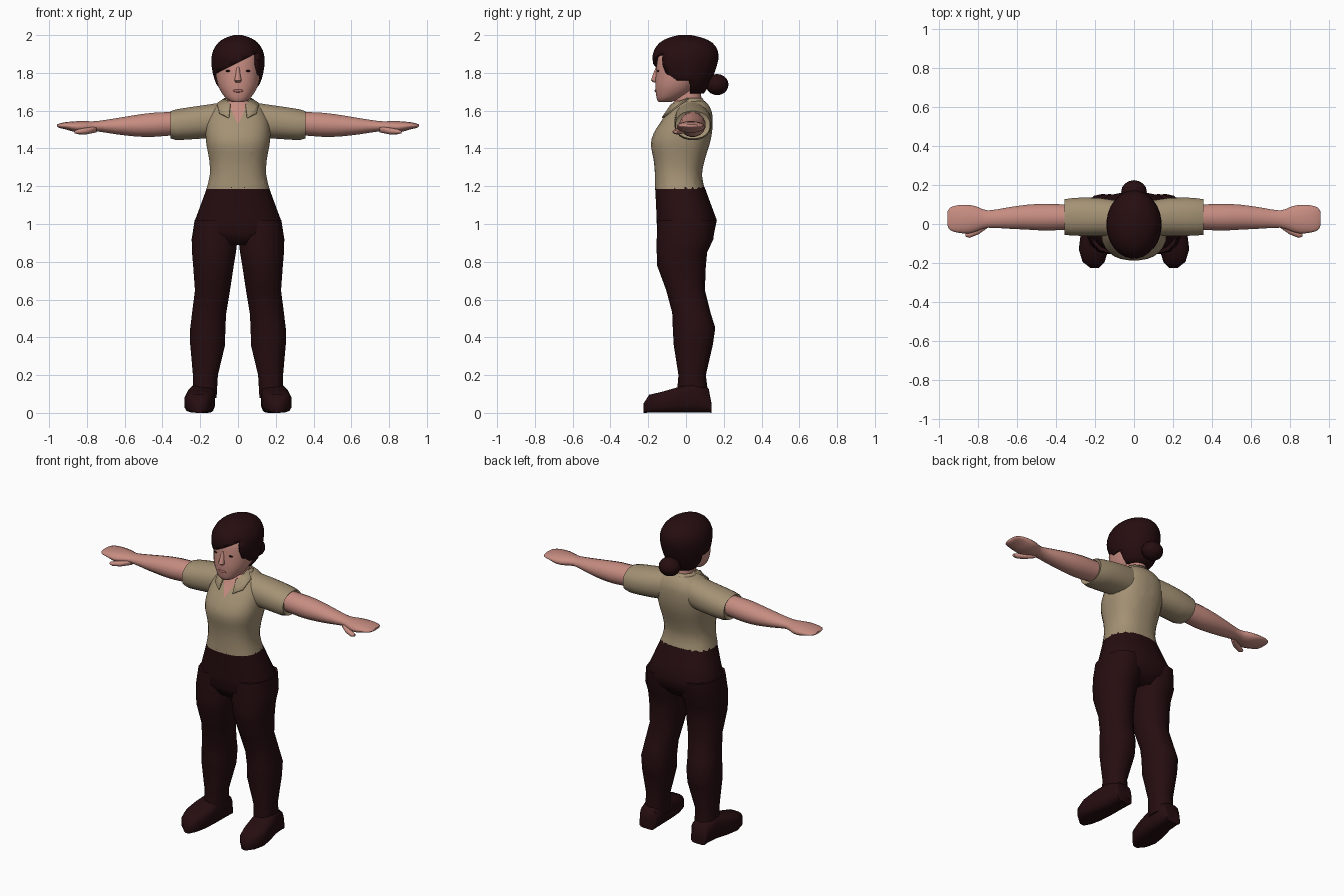
import bpy, bmesh, math
from mathutils import Vector, Matrix

cube = bpy.data.objects.get("Cube")
if cube:
    bpy.data.objects.remove(cube)


def material(name, rgb):
    mat = bpy.data.materials.new(name)
    mat.use_nodes = True
    color = (*rgb, 1)
    mat.diffuse_color = color
    shader = mat.node_tree.nodes["Principled BSDF"]
    shader.inputs["Base Color"].default_value = color
    shader.inputs["Roughness"].default_value = .8
    return mat


dark = material("dark brown cloth and hair", (.019, .004, .005))
khaki = material("khaki shirt", (.37, .285, .175))
skin = material("skin", (.57, .265, .22))
lip = material("lips", (.40, .15, .13))


def spline(rings, steps):
    """Smoothly interpolate between the given cross-sections."""
    last = len(rings) - 1
    out = []
    for i in range(last):
        a, b, c, d = (rings[min(max(j, 0), last)] for j in range(i - 1, i + 3))
        for s in range(steps):
            t = s / steps
            out.append([
                q + t * ((r - p) / 2 + t * (p - 2.5 * q + 2 * r - w / 2
                         + t * (1.5 * (q - r) + (w - p) / 2)))
                for p, q, r, w in zip(a, b, c, d)])
    return out + [rings[-1]]


def loft_mesh(rings, axis, sides=20, steps=1, power=1.0):
    """Each ring: position along the axis, then bounds on the other two axes."""
    bm = bmesh.new()
    others = [k for k in range(3) if k != axis]
    loops = []
    for pos, u0, u1, v0, v1 in spline(rings, steps):
        loop = []
        for i in range(sides):
            a = math.tau * (i + .5) / sides
            co = Vector()
            co[axis] = pos
            for k, lo, hi, f in zip(others, (u0, v0), (u1, v1), (math.cos(a), math.sin(a))):
                co[k] = (lo + hi) / 2 + (hi - lo) / 2 * math.copysign(abs(f) ** power, f)
            loop.append(bm.verts.new(co))
        loops.append(loop)
    for low, high in zip(loops, loops[1:]):
        for i in range(sides):
            j = (i + 1) % sides
            bm.faces.new((low[i], low[j], high[j], high[i]))
    bm.faces.new(loops[0])
    bm.faces.new(loops[-1])
    bmesh.ops.recalc_face_normals(bm, faces=bm.faces)
    return bm


def finish(name, bm, mats, pair=False, thick=0, angle=60):
    mesh = bpy.data.meshes.new(name)
    bm.to_mesh(mesh)
    bm.free()
    for mat in mats:
        mesh.materials.append(mat)
    obj = bpy.data.objects.new(name, mesh)
    bpy.context.collection.objects.link(obj)
    bpy.ops.object.select_all(action='DESELECT')
    obj.select_set(True)
    bpy.context.view_layer.objects.active = obj
    bpy.ops.object.shade_smooth_by_angle(angle=math.radians(angle))
    if thick:
        obj.modifiers.new("thickness", 'SOLIDIFY').thickness = thick
    if pair:
        mirror = obj.modifiers.new("other side", 'MIRROR')
        mirror.use_mirror_merge = False
    return obj


def even(rows):
    """Rows of height, half width, front, back become symmetric rings."""
    return [(z, -w, w, f, b) for z, w, f, b in rows]


def cut(bm, point, normal):
    bmesh.ops.bisect_plane(bm, geom=bm.verts[:] + bm.edges[:] + bm.faces[:],
                           plane_co=point, plane_no=normal)


def ball(name, center, radii, mat, pair=False):
    bm = bmesh.new()
    bmesh.ops.create_uvsphere(bm, u_segments=16, v_segments=10, radius=1)
    bm.transform(Matrix.Translation(center) @ Matrix.Diagonal((*radii, 1)))
    return finish(name, bm, [mat], pair)


# Trousers: hips and a mirrored pair of legs
hips = even([(1.195, .165, -.165, .10), (1.1, .2, -.16, .135), (1.02, .23, -.157, .165),
             (.95, .238, -.155, .15), (.89, .15, -.12, .10)])
finish("trouser_hips", loft_mesh(hips, 2, power=.85), [dark])
leg = [(1.02, .02, .232, -.15, .155), (.92, .0, .248, -.155, .145),
       (.85, .008, .246, -.155, .112), (.78, .02, .24, -.153, .105),
       (.65, .04, .23, -.105, .10), (.53, .06, .245, -.073, .13),
       (.45, .065, .255, -.07, .155), (.36, .066, .255, -.065, .142),
       (.2, .105, .24, -.04, .105), (.08, .112, .24, -.05, .12)]
finish("trouser_legs", loft_mesh(leg, 2, 14, power=.9), [dark], True)

# Shoes, from heel to toe
shoe = [(.135, .13, .235, 0, .05), (.12, .122, .24, 0, .13), (.04, .12, .25, 0, .16),
        (-.05, .122, .275, 0, .135), (-.13, .13, .285, 0, .112),
        (-.195, .15, .265, 0, .097), (-.225, .18, .225, 0, .05)]
finish("shoes", loft_mesh(shoe, 1, 12, power=.55), [dark], True)

# Shirt body, with an open neckline cut into the front
body = even([(1.185, .168, -.165, .10), (1.26, .15, -.165, .085), (1.34, .153, -.172, .10),
             (1.42, .168, -.187, .125), (1.48, .172, -.172, .138), (1.54, .168, -.135, .142),
             (1.59, .15, -.10, .138), (1.63, .115, -.078, .12), (1.65, .075, -.06, .10)])
bm = loft_mesh(body, 2, 28, 2, .82)
slope, tip = .45, 1.525
for side in (1, -1):
    cut(bm, (0, 0, tip), (side, 0, -slope))
for face in bm.faces:
    c = face.calc_center_median()
    if c.y < 0 and abs(c.x) < (c.z - tip) * slope:
        face.material_index = 1
finish("shirt_body", bm, [khaki, skin])

# Short sleeves with a recessed cuff
sleeve = [(.08, -.06, .12, 1.46, 1.645), (.18, -.062, .135, 1.452, 1.63),
          (.27, -.062, .137, 1.446, 1.617), (.325, -.06, .133, 1.443, 1.608),
          (.358, -.056, .128, 1.452, 1.598), (.345, -.035, .105, 1.47, 1.58)]
finish("sleeves", loft_mesh(sleeve, 0, power=.9), [khaki], True)

# Collar: a standing band and two pointed flaps
band = even([(1.60, .10, -.07, .115), (1.64, .082, -.058, .10), (1.668, .07, -.02, .088)])
bm = loft_mesh(band, 2, 24)
doomed = [f for f in bm.faces if f.calc_center_median().y < -.03 or len(f.verts) > 4]
bmesh.ops.delete(bm, geom=doomed, context='FACES')
finish("collar_band", bm, [khaki], thick=.006)
bm = bmesh.new()
flap = [bm.verts.new(p) for p in ((.07, .01, 1.668), (.046, -.08, 1.635), (.05, -.128, 1.565),
                                  (.098, -.095, 1.59), (.112, -.03, 1.64))]
for i in range(1, 4):
    bm.faces.new((flap[0], flap[i], flap[i + 1]))
finish("collar_flaps", bm, [khaki], True, .008)

# Arms run into flat mitten hands, with separate thumbs
arm = [(.33, -.03, .10, 1.47, 1.595), (.45, -.035, .105, 1.46, 1.59),
       (.55, -.03, .10, 1.463, 1.577), (.65, -.025, .086, 1.475, 1.56),
       (.75, -.02, .07, 1.49, 1.545), (.80, -.035, .088, 1.485, 1.545),
       (.85, -.05, .10, 1.483, 1.545), (.91, -.045, .097, 1.5, 1.54),
       (.945, -.032, .084, 1.508, 1.532), (.957, -.01, .065, 1.515, 1.527)]
finish("arms_and_hands", loft_mesh(arm, 0, 16, 2), [skin], True)
thumb = [(.75, -.02, .02, 1.485, 1.52), (.80, -.055, -.01, 1.475, 1.51),
         (.845, -.072, -.035, 1.475, 1.502), (.865, -.065, -.045, 1.48, 1.495)]
finish("thumbs", loft_mesh(thumb, 0, 10), [skin], True)

# Neck and head
neck = even([(1.56, .07, -.06, .10), (1.64, .06, -.062, .085), (1.74, .062, -.06, .075)])
finish("neck", loft_mesh(neck, 2), [skin])
head = even([(1.645, .03, -.145, -.08), (1.66, .058, -.154, -.04), (1.69, .084, -.16, .02),
             (1.73, .105, -.163, .06), (1.78, .117, -.161, .10), (1.83, .122, -.157, .13),
             (1.88, .118, -.15, .14), (1.93, .09, -.12, .11), (1.97, .03, -.05, .05)])
finish("head", loft_mesh(head, 2, 24, 2, .92), [skin])

# Face
nose = even([(1.748, .012, -.17, -.14), (1.76, .02, -.186, -.14),
             (1.79, .013, -.176, -.14), (1.83, .008, -.16, -.14)])
finish("nose", loft_mesh(nose, 2, 10), [skin])
ball("mouth", (0, -.16, 1.705), (.028, .006, .008), lip)
ball("eyes", (.053, -.148, 1.81), (.014, .006, .005), dark, True)

# Hair cap with a side-swept fringe, open over the face
cap = even([(1.69, .075, -.06, .095), (1.74, .115, -.11, .125), (1.80, .135, -.16, .152),
            (1.87, .142, -.178, .172), (1.92, .132, -.17, .168), (1.96, .105, -.14, .14),
            (1.985, .068, -.095, .09), (2.0, .02, -.04, .03)])
bm = loft_mesh(cap, 2, 28, 2)
sweep, part, ear, lock = .5, .1, .02, 1.76
base = 1.795
cut(bm, (0, ear, 0), (0, 1, 0))
cut(bm, (part, 0, 0), (1, 0, 0))
cut(bm, (0, 0, lock), (0, 0, 1))
cut(bm, (-.12, 0, base), (-sweep, 0, 1))


def over_face(face):
    c = face.calc_center_median()
    edge = lock if c.x > part else base + sweep * (c.x + .12)
    return c.y < ear and c.z < edge


bmesh.ops.delete(bm, geom=[f for f in bm.faces if over_face(f)], context='FACES')
finish("hair_cap", bm, [dark], thick=.016)
ball("hair_bun", (0, .165, 1.738), (.066, .06, .056), dark)
